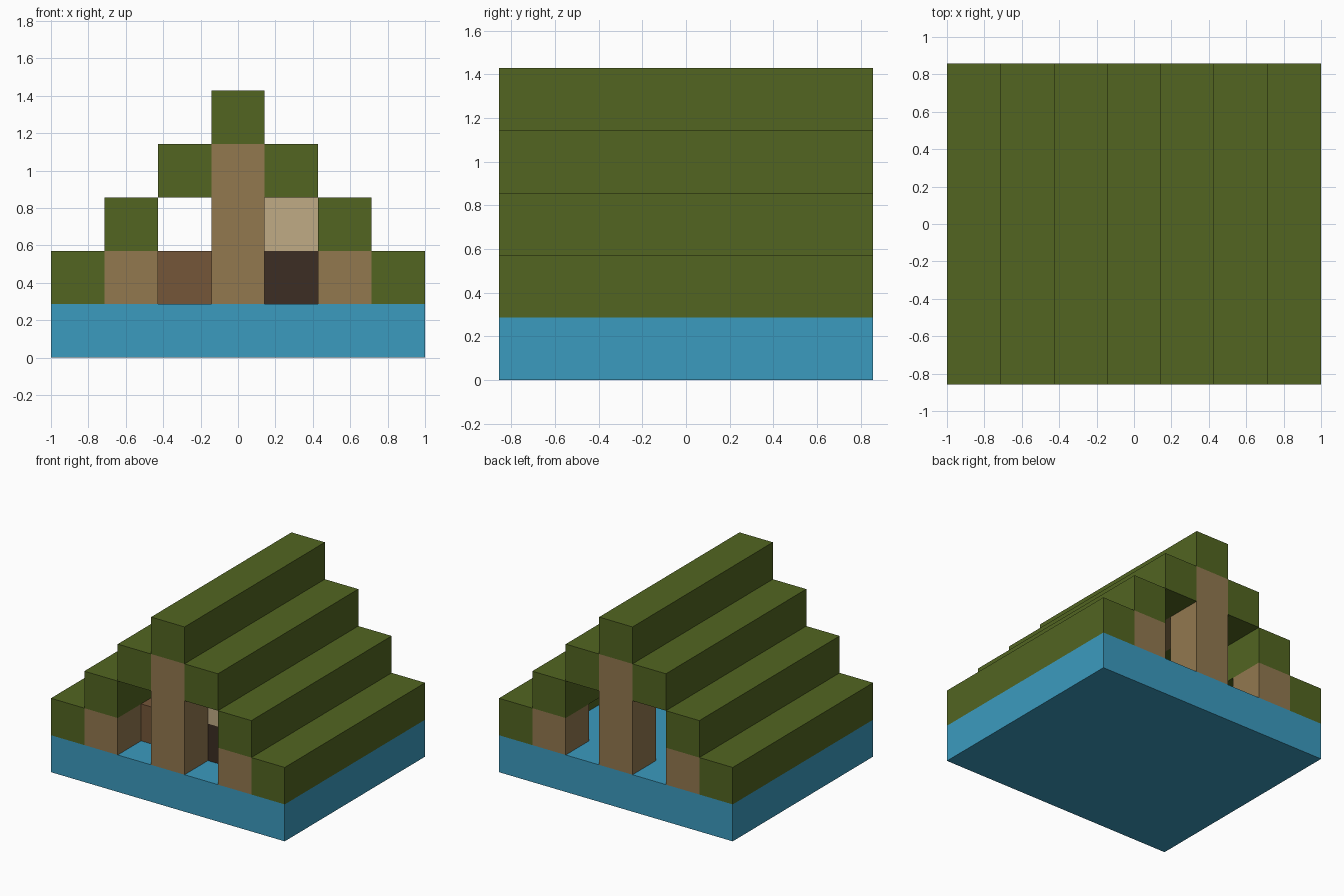
import bpy
import bmesh
from mathutils import Matrix, Vector

if "Cube" in bpy.data.objects:
    bpy.data.objects.remove(bpy.data.objects["Cube"], do_unlink=True)

WIDTH, DEPTH = 7, 6          # footprint in blocks
CELL = 2 / WIDTH             # block size


def make_material(name, srgb):
    linear = [c / 12.92 if c <= 0.04045 else ((c + 0.055) / 1.055) ** 2.4
              for c in (v / 255 for v in srgb)]
    mat = bpy.data.materials.new(name)
    mat.use_nodes = True
    mat.diffuse_color = (*linear, 1)
    bsdf = mat.node_tree.nodes["Principled BSDF"]
    bsdf.inputs["Base Color"].default_value = (*linear, 1)
    return mat


water_blue = make_material("water blue", (59, 155, 191))
leaf_green = make_material("leaf green", (82, 101, 33))
log_brown = make_material("log brown", (146, 120, 79))
plank_brown = make_material("plank red brown", (117, 86, 57))
door_dark = make_material("door dark brown", (60, 45, 35))
door_tan = make_material("door tan", (192, 171, 133))


def block(name, mat, start, size):
    """Box placed by its lowest corner and size, both counted in blocks."""
    start, size = Vector(start), Vector(size)
    centre = (start + size / 2 - Vector((WIDTH / 2, DEPTH / 2, 0))) * CELL
    bm = bmesh.new()
    bmesh.ops.create_cube(bm, size=1, matrix=Matrix.Diagonal((*(size * CELL), 1)))
    mesh = bpy.data.meshes.new(name)
    bm.to_mesh(mesh)
    bm.free()
    mesh.materials.append(mat)
    obj = bpy.data.objects.new(name, mesh)
    obj.location = centre
    bpy.context.collection.objects.link(obj)
    return obj


# Base slab
block("base_slab", water_blue, (0, 0, 0), (WIDTH, DEPTH, 1))

# Stepped roof, rising from both sides to the ridge
for step in range(3):
    for side, x in (("right", step), ("left", WIDTH - 1 - step)):
        block(f"roof_step_{side}_{step + 1}", leaf_green, (x, 0, step + 1), (1, DEPTH, 1))
block("roof_ridge", leaf_green, (3, 0, 4), (1, DEPTH, 1))

# Gable posts at both ends and the beam joining them under the ridge
for end, y in (("front", 0), ("back", DEPTH - 1)):
    block(f"{end}_centre_post", log_brown, (3, y, 1), (1, 1, 3))
    block(f"{end}_right_post", log_brown, (1, y, 1), (1, 1, 1))
    block(f"{end}_left_post", log_brown, (5, y, 1), (1, 1, 1))
block("ridge_beam", log_brown, (3, 1, 3), (1, DEPTH - 2, 1))

# Recessed front wall with a window gap above the sill
block("wall_sill", plank_brown, (1, 1, 1), (2, 1, 1))
block("wall_centre", plank_brown, (3, 1, 1), (1, 1, 2))
block("wall_left", plank_brown, (5, 1, 1), (1, 1, 1))

# Door beside the centre post
block("door_lower", door_dark, (4, 1, 1), (1, 1, 1))
block("door_upper", door_tan, (4, 1, 2), (1, 1, 1))
